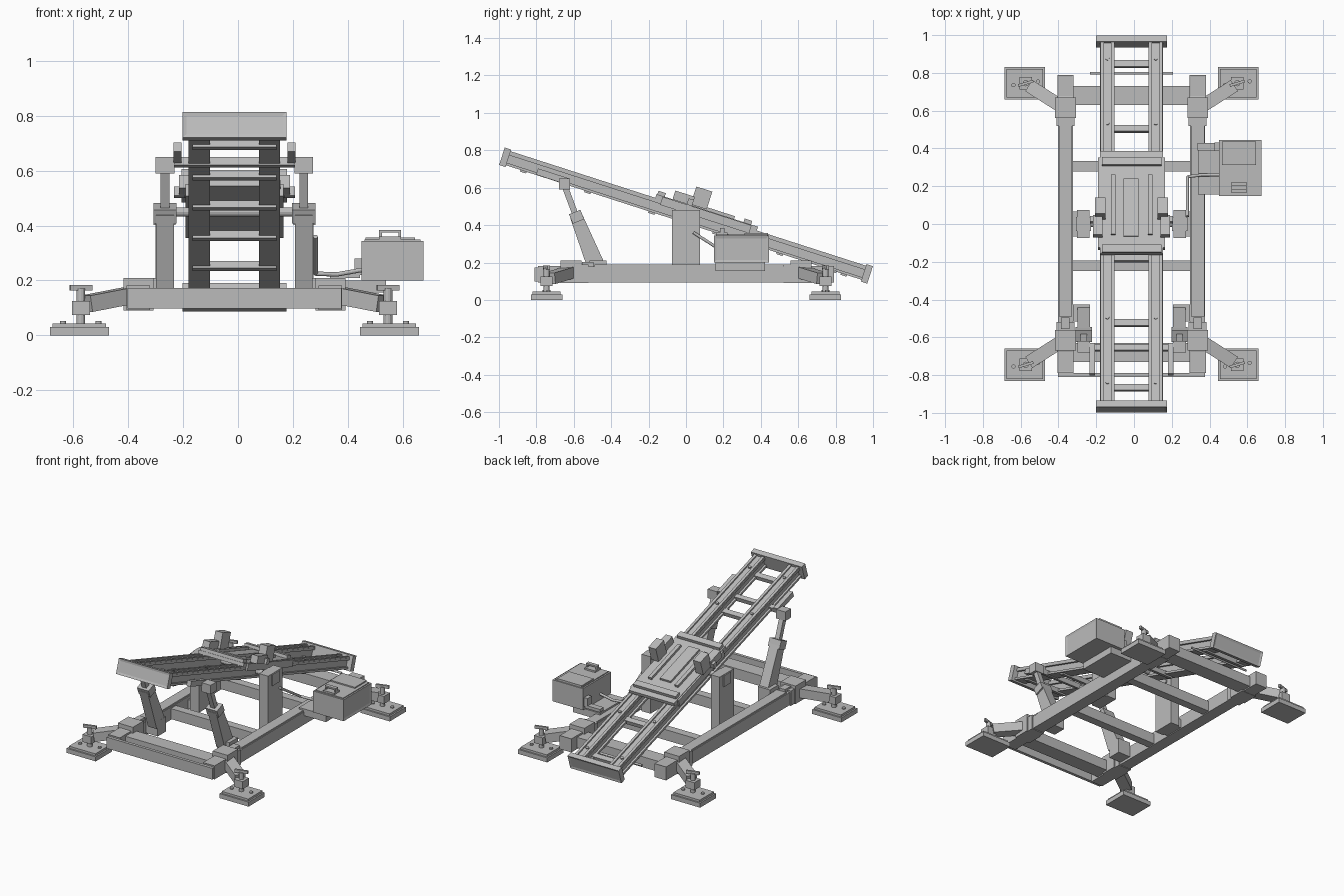
import bpy, bmesh, math
from mathutils import Matrix, Vector

old = bpy.data.objects.get("Cube")
if old:
    bpy.data.objects.remove(old, do_unlink=True)

grey = bpy.data.materials.new("plain_grey")
grey.use_nodes = True
colour = (0.5, 0.5, 0.5, 1)
grey.diffuse_color = colour
grey.node_tree.nodes["Principled BSDF"].inputs["Base Color"].default_value = colour

MID = -0.013          # centre line of the frame across x
SIDES = (-1, 1)
TILT = math.radians(17.85)
WORLD = Matrix.Identity(4)
CENTRE = Matrix.Translation((MID, 0, 0))
RAIL = Matrix.Translation((MID, 0, 0.451)) @ Matrix.Rotation(-TILT, 4, 'X')


def finish(name, bm, matrix):
    mesh = bpy.data.meshes.new(name)
    bm.transform(matrix)
    bmesh.ops.recalc_face_normals(bm, faces=bm.faces)
    bm.to_mesh(mesh)
    bm.free()
    mesh.materials.append(grey)
    obj = bpy.data.objects.new(name, mesh)
    bpy.context.collection.objects.link(obj)
    return obj


def box(name, centre, size, matrix=CENTRE, inset=None):
    """Box by centre and size; inset recesses the faces pointing along a direction."""
    bm = bmesh.new()
    bmesh.ops.create_cube(bm, size=1)
    bmesh.ops.transform(bm, verts=bm.verts, matrix=Matrix.Translation(centre) @ Matrix.Diagonal((*size, 1)))
    if inset:
        bm.normal_update()
        faces = [f for f in bm.faces if f.normal.dot(Vector(inset)) > 0.9]
        bmesh.ops.inset_region(bm, faces=faces, thickness=0.02, depth=-0.004)
    return finish(name, bm, matrix)


def frame_between(start, end, matrix):
    a, b = matrix @ Vector(start), matrix @ Vector(end)
    turn = (b - a).to_track_quat('Z', 'Y').to_matrix().to_4x4()
    return Matrix.Translation((a + b) / 2) @ turn, (b - a).length


def strut(name, start, end, width, depth, matrix=CENTRE, taper=1):
    """Square bar from start to end."""
    place, length = frame_between(start, end, matrix)
    bm = bmesh.new()
    bmesh.ops.create_cube(bm, size=1)
    for v in bm.verts:
        k = taper if v.co.z > 0 else 1
        v.co = Vector((v.co.x * width, v.co.y * depth * k, v.co.z * length))
    return finish(name, bm, place)


def rod(name, start, end, radius, matrix=CENTRE):
    place, length = frame_between(start, end, matrix)
    bm = bmesh.new()
    bmesh.ops.create_cone(bm, cap_ends=True, segments=12, radius1=radius, radius2=radius, depth=length)
    return finish(name, bm, place)


# Base frame: side beams and cross members
for s in SIDES:
    box("side_beam", (s * 0.35, 0, 0.137), (0.08, 1.58, 0.085))
    box("beam_cap", (s * 0.35, 0.03, 0.184), (0.07, 1.04, 0.01))
    for e in SIDES:
        box("beam_end_sleeve", (s * 0.35, e * 0.73, 0.137), (0.086, 0.12, 0.09), inset=(0, 0, 1))
        box("corner_socket", (s * 0.35, e * 0.615, 0.15), (0.11, 0.11, 0.12))
        box("socket_collar", (s * 0.35, e * 0.54, 0.14), (0.095, 0.04, 0.1))
    box("corner_hatch", (s * 0.35, -0.525, 0.19), (0.045, 0.06, 0.025))
for e in SIDES:
    box("end_cross_member", (0, e * 0.68, 0.135), (0.64, 0.1, 0.07))
box("rear_middle_cross_member", (0, 0.305, 0.135), (0.64, 0.055, 0.07))
box("front_middle_cross_member", (0, -0.22, 0.135), (0.64, 0.055, 0.07))
box("front_bar", (0, -0.8, 0.135), (0.78, 0.02, 0.075))
rod("rear_rod", (-0.22, 0.798, 0.15), (0.22, 0.798, 0.15), 0.007)

# Outriggers with screw jacks and foot pads
for s in SIDES:
    for e in SIDES:
        jack = Matrix.Translation((MID + s * 0.56, e * 0.745, 0))
        strut("outrigger_arm", (s * 0.36, e * 0.615, 0.15), (s * 0.54, e * 0.73, 0.115), 0.07, 0.06)
        box("jack_block", (0, 0, 0.1), (0.065, 0.065, 0.05), jack)
        rod("jack_screw", (0, 0, 0.04), (0, 0, 0.17), 0.016, jack)
        strut("jack_handle", (-0.04, -0.012, 0.173), (0.04, 0.012, 0.173), 0.014, 0.02, jack)
        box("foot_pad", (s * 0.005, 0, 0.015), (0.215, 0.17, 0.03), jack)
        box("foot_plate", (s * 0.005, 0, 0.037), (0.195, 0.15, 0.014), jack)
        for b in SIDES:
            rod("foot_bolt", (b * 0.065, b * 0.01, 0.04), (b * 0.065, b * 0.01, 0.053), 0.011, jack)

# Pivot posts carrying the rail
for s in SIDES:
    x = s * 0.255
    box("pivot_post", (x, 0, 0.29), (0.065, 0.15, 0.38))
    box("post_cap", (x, 0, 0.44), (0.08, 0.075, 0.075))
    box("post_foot", (s * 0.285, 0, 0.13), (0.06, 0.13, 0.06))
rod("pivot_shaft", (-0.26, 0, 0.45), (0.26, 0, 0.45), 0.017)

# Lifting cylinders
for s in SIDES:
    x = s * 0.253
    box("cylinder_mount", (s * 0.265, -0.47, 0.16), (0.09, 0.09, 0.1))
    strut("lift_cylinder", (x, -0.48, 0.18), (x, -0.588, 0.45), 0.065, 0.095, taper=0.7)
    strut("cylinder_collar", (x, -0.575, 0.42), (x, -0.595, 0.47), 0.085, 0.066)
    strut("lift_piston", (x, -0.585, 0.44), (x, -0.645, 0.6), 0.032, 0.032)
    box("piston_head", (x, -0.65, 0.62), (0.068, 0.06, 0.06))
    box("lift_bracket_arm", (s * 0.208, -0.745, -0.02), (0.03, 0.17, 0.035), RAIL)
box("lift_cross_bar", (0, -0.68, -0.03), (0.44, 0.03, 0.03), RAIL)

# Tilted launch rail: two channels, rungs and end plates
for s in SIDES:
    x = s * 0.128
    box("rail_web", (x, 0, -0.005), (0.05, 2.02, 0.055), RAIL)
    box("rail_bottom_flange", (x, 0, -0.032), (0.078, 2.02, 0.014), RAIL)
    box("rail_top_flange", (x, 0, 0.024), (0.078, 2.02, 0.014), RAIL)
    for b in SIDES:
        box("rail_runner", (x + b * 0.028, 0, 0.034), (0.018, 2.02, 0.012), RAIL)
    for i in range(6):
        rod("rail_bolt", (x, -0.89 + i * 0.36, 0.03), (x, -0.89 + i * 0.36, 0.038), 0.01, RAIL)
for i in range(6):
    box("rail_rung", (0, -0.9 + i * 0.36, -0.034), (0.305, 0.035, 0.028), RAIL)
for e in SIDES:
    box("rail_end_plate", (0, e * 1.016, 0), (0.378, 0.036, 0.098), RAIL, inset=(0, e, 0))

# Sliding carriage
box("carriage_plate", (0, 0.1, 0.05), (0.335, 0.57, 0.022), RAIL)
box("carriage_pad", (-0.003, 0.07, 0.066), (0.08, 0.32, 0.018), RAIL)
for s in SIDES:
    box("carriage_strip", (s * 0.098, 0.085, 0.068), (0.024, 0.33, 0.018), RAIL)
    box("carriage_skirt", (s * 0.172, 0.1, 0.035), (0.012, 0.5, 0.045), RAIL)
    box("clamp_base", (s * 0.178, -0.04, 0.085), (0.05, 0.11, 0.05), RAIL)
    box("clamp_block", (s * 0.165, 0.05, 0.115), (0.055, 0.09, 0.1), RAIL)
    box("clamp_pin", (s * 0.2, 0, 0.075), (0.04, 0.03, 0.035), RAIL)
for y in (-0.16, 0.325):
    box("carriage_cross_strip", (0, y, 0.07), (0.315, 0.042, 0.022), RAIL)

# Power unit on a side bracket
box("power_unit_tray", (0.44, 0.29, 0.178), (0.2, 0.265, 0.045), WORLD)
box("power_unit_body", (0.563, 0.297, 0.272), (0.225, 0.295, 0.143), WORLD, inset=(1, 0, 0))
box("power_unit_lid", (0.563, 0.297, 0.343), (0.205, 0.275, 0.012), WORLD)
box("power_unit_cover", (0.555, 0.375, 0.35), (0.18, 0.125, 0.014), WORLD)
box("handle_base", (0.555, 0.193, 0.35), (0.08, 0.06, 0.02), WORLD)
for s in SIDES:
    box("handle_post", (0.555 + s * 0.035, 0.193, 0.365), (0.01, 0.025, 0.035), WORLD)
box("handle_grip", (0.555, 0.193, 0.38), (0.08, 0.025, 0.01), WORLD)
box("side_fitting", (0.44, 0.41, 0.25), (0.03, 0.045, 0.06), WORLD)
box("fitting_pipe", (0.39, 0.41, 0.22), (0.11, 0.04, 0.02), WORLD)

# Hose from the post to the power unit
path = [(0.283, 0.04, 0.36), (0.283, 0.25, 0.225), (0.36, 0.26, 0.222), (0.46, 0.26, 0.24)]
for start, end in zip(path, path[1:]):
    rod("hose", start, end, 0.008, WORLD)
